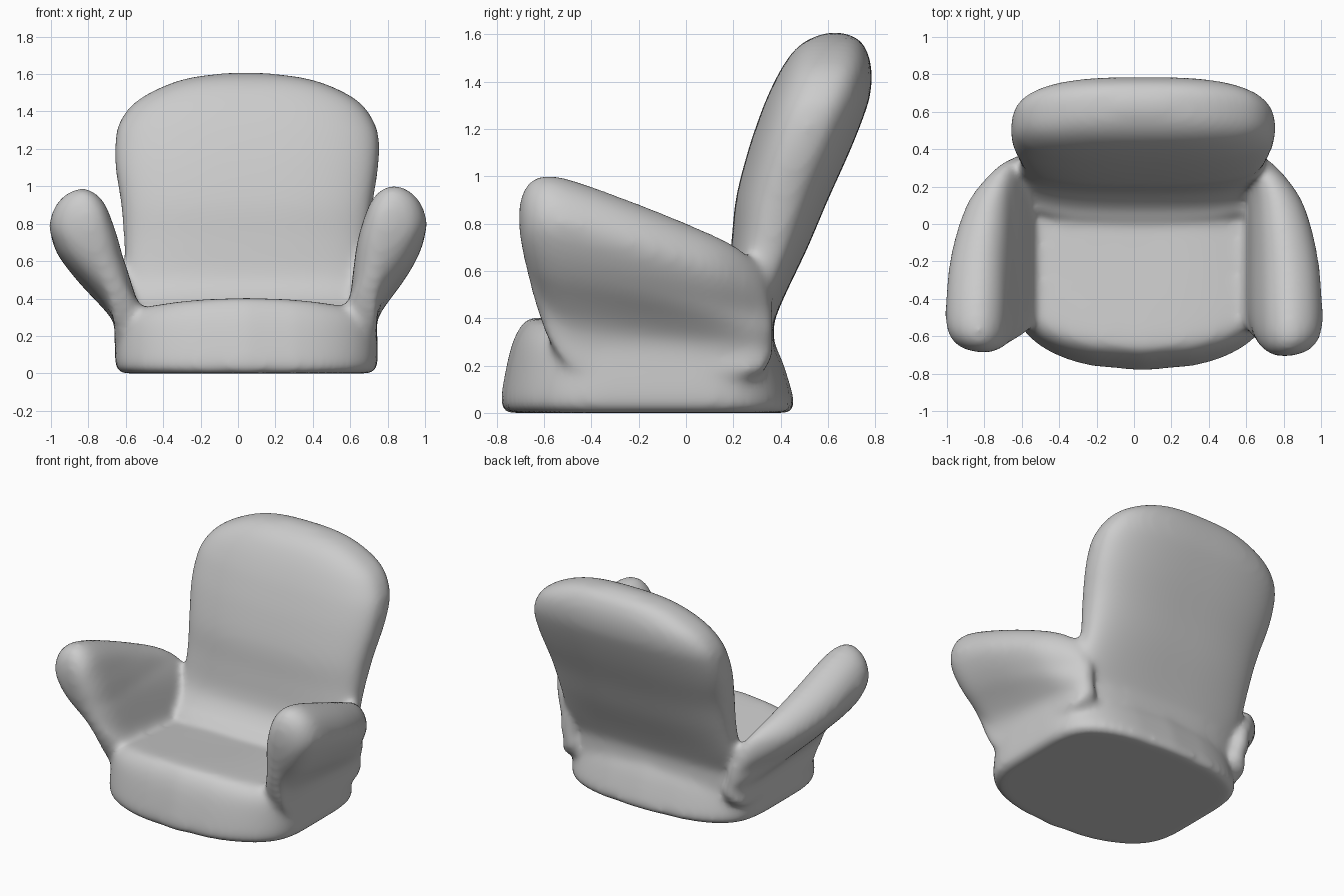
import bpy, bmesh
from math import cos, sin, tau, copysign

if "Cube" in bpy.data.objects:
    bpy.data.objects.remove(bpy.data.objects["Cube"])


def smooth_rows(rows, steps=5, closed=False):
    """Catmull-Rom interpolation through a list of number tuples."""
    n = len(rows)
    out = []
    for i in range(n if closed else n - 1):
        if closed:
            p = [rows[(i + k) % n] for k in (-1, 0, 1, 2)]
        else:
            p = [rows[min(max(i + k, 0), n - 1)] for k in (-1, 0, 1, 2)]
        for s in range(steps):
            t = s / steps
            out.append(tuple(
                b + 0.5 * t * (c - a + t * (2 * a - 5 * b + 4 * c - d + t * (3 * (b - c) + d - a)))
                for a, b, c, d in zip(*p)))
    return out if closed else out + [rows[-1]]


def clamp(v):
    return min(max(v, 0), 1)


def skin(name, rings):
    """Closed solid through equally sized rings of points."""
    bm = bmesh.new()
    loops = [[bm.verts.new(p) for p in ring] for ring in rings]
    for a, b in zip(loops, loops[1:]):
        for i in range(len(a)):
            j = (i + 1) % len(a)
            bm.faces.new((a[i], a[j], b[j], b[i]))
    bm.faces.new(loops[0][::-1])
    bm.faces.new(loops[-1])
    bmesh.ops.recalc_face_normals(bm, faces=bm.faces)
    mesh = bpy.data.meshes.new(name)
    bm.to_mesh(mesh)
    bm.free()
    obj = bpy.data.objects.new(name, mesh)
    bpy.context.collection.objects.link(obj)
    return obj


def cushion(name, rows, n, bow_front=0.0, bow_back=0.0, tilt=0.0, segs=72):
    """Superellipse rings; each row is z, x min, x max, y front, y back, tilt weight."""
    rings = []
    for z, x0, x1, y0, y1, w in smooth_rows(rows):
        ring = []
        for i in range(segs):
            c, s = cos(tau * i / segs), sin(tau * i / segs)
            u = copysign(abs(c) ** (2 / n), c)
            v = copysign(abs(s) ** (2 / n), s)
            bow = bow_front if v < 0 else bow_back
            x = (x0 + x1) / 2 + u * (x1 - x0) / 2
            y = (y0 + y1) / 2 + v * ((y1 - y0) / 2 - bow * u * u)
            dz = w * (tilt * (y + 0.7) + 0.12 * (x - 0.045) ** 2)
            ring.append((x, y, z - dz))
        rings.append(ring)
    return skin(name, rings)


# seat block with bowed front and back, sloping down inside
seat = cushion("seat", [
    (0.00, -0.62, 0.71, -0.76, 0.44, 0),
    (0.04, -0.655, 0.745, -0.785, 0.46, 0),
    (0.20, -0.655, 0.745, -0.76, 0.415, 0),
    (0.31, -0.65, 0.74, -0.73, 0.38, 0.3),
    (0.38, -0.63, 0.72, -0.69, 0.37, 0.8),
    (0.41, -0.58, 0.67, -0.64, 0.36, 1),
    (0.41, -0.30, 0.39, -0.45, 0.30, 1),
    (0.40, -0.05, 0.14, -0.15, 0.05, 1)], 5, 0.16, 0.10, 0.09)

# leaning back cushion
back = cushion("backrest", [
    (0.10, -0.60, 0.69, -0.02, 0.38, 0),
    (0.33, -0.61, 0.70, 0.00, 0.37, 0),
    (0.39, -0.61, 0.70, 0.08, 0.375, 0),
    (0.50, -0.61, 0.70, 0.16, 0.42, 0),
    (0.70, -0.61, 0.70, 0.19, 0.515, 0),
    (0.90, -0.625, 0.72, 0.21, 0.60, 0),
    (1.10, -0.655, 0.75, 0.26, 0.69, 0),
    (1.25, -0.655, 0.755, 0.31, 0.75, 0),
    (1.35, -0.63, 0.725, 0.35, 0.78, 0),
    (1.45, -0.55, 0.65, 0.40, 0.785, 0),
    (1.53, -0.41, 0.51, 0.455, 0.765, 0),
    (1.58, -0.26, 0.35, 0.52, 0.73, 0),
    (1.608, -0.05, 0.13, 0.60, 0.66, 0)], 2.8)

# flared arm: front outline, swept backward while it sinks and narrows
outline = smooth_rows([
    (0.60, 0.15), (0.57, 0.33), (0.60, 0.42), (0.615, 0.55), (0.635, 0.70),
    (0.67, 0.83), (0.72, 0.945), (0.80, 1.01), (0.88, 1.005), (0.965, 0.94),
    (1.01, 0.82), (0.98, 0.70), (0.91, 0.57), (0.825, 0.46), (0.765, 0.37),
    (0.74, 0.28), (0.73, 0.15)], 3, closed=True)
# y, flare, top height, end rounding
stations = smooth_rows([
    (-0.615, 1, 1, 0.05), (-0.605, 1, 1, 0.40), (-0.57, 1, 1, 0.73),
    (-0.50, 1, 1, 0.94), (-0.40, 1, 0.98, 1), (-0.15, 0.94, 0.87, 1),
    (0.08, 0.77, 0.76, 1), (0.22, 0.56, 0.69, 1), (0.32, 0.38, 0.65, 0.85),
    (0.37, 0.33, 0.62, 0.4)], 4)


def arm(name, side):
    rings = []
    for y, flare, top, end in stations:
        lean = 0.2 * clamp((0.1 - y) / 0.6)
        ring = []
        for x, z in outline:
            if y < 0:
                x = 0.77 + (x - 0.77) * end
                z = 0.68 + (z - 0.68) * end
            else:
                x = 0.66 + (x - 0.66) * end
                z = 0.45 + (z - 0.45) * end
            # only the upper part narrows toward the back
            x = 0.62 + (x - 0.62) * (1 + (flare - 1) * clamp((z - 0.25) / 0.35))
            z = 0.15 + (z - 0.15) * (top - 0.15) / 0.85
            yy = y - lean * (z - 0.3)
            if side < 0:  # the left arm has its root further in
                x -= 0.01 + 0.07 * clamp((0.65 - z) / 0.35) - 0.01 * clamp((z - 0.6) / 0.2)
                yy += 0.02 * clamp(-y * 3)
                z -= 0.015
            ring.append((side * x, yy, z))
        rings.append(ring)
    return skin(name, rings)


arms = [arm("right_arm", 1), arm("left_arm", -1)]

# merge everything into one soft upholstered body
bpy.ops.object.select_all(action='DESELECT')
for part in (seat, back, *arms):
    part.select_set(True)
bpy.context.view_layer.objects.active = seat
bpy.ops.object.join()
seat.name = "armchair"
remesh = seat.modifiers.new("merge", 'REMESH')
remesh.mode = 'VOXEL'
remesh.voxel_size = 0.018
remesh.use_smooth_shade = True
soften = seat.modifiers.new("soften", 'SMOOTH')
soften.factor = 0.5
soften.iterations = 24
